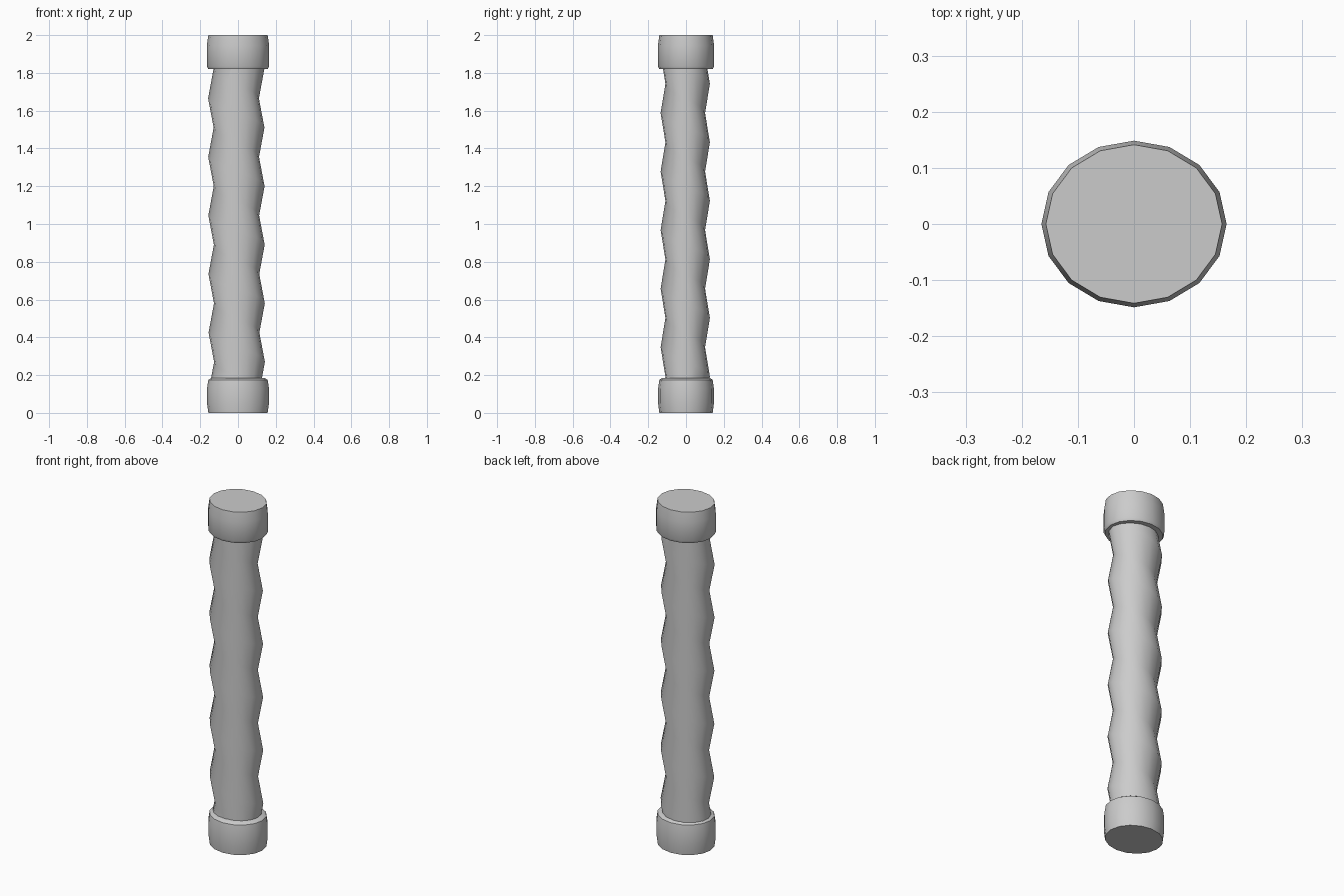
import bpy, bmesh
from math import sin, cos, tau

SIDES = 16
PITCH = 0.31

if "Cube" in bpy.data.objects:
    bpy.data.objects.remove(bpy.data.objects["Cube"], do_unlink=True)

stone = bpy.data.materials.new("grey stone")
stone.use_nodes = True
grey = (0.6, 0.6, 0.6, 1)
stone.diffuse_color = grey
stone.node_tree.nodes["Principled BSDF"].inputs["Base Color"].default_value = grey


def finish(bm, name, angle):
    bmesh.ops.recalc_face_normals(bm, faces=bm.faces)
    mesh = bpy.data.meshes.new(name)
    bm.to_mesh(mesh)
    bm.free()
    mesh.materials.append(stone)
    obj = bpy.data.objects.new(name, mesh)
    bpy.context.collection.objects.link(obj)
    bpy.ops.object.select_all(action="DESELECT")
    obj.select_set(True)
    bpy.context.view_layer.objects.active = obj
    bpy.ops.object.shade_smooth_by_angle(angle=angle)


def cap(name, profile):
    # Oval drum: rings of (radius, height), closed at both ends
    bm = bmesh.new()
    rings = [[bm.verts.new((r * cos(tau * j / SIDES), 0.9 * r * sin(tau * j / SIDES), z))
              for j in range(SIDES)] for r, z in profile]
    for low, high in zip(rings, rings[1:]):
        for j in range(SIDES):
            k = (j + 1) % SIDES
            bm.faces.new((low[j], low[k], high[k], high[j]))
    bm.faces.new(rings[0])
    bm.faces.new(rings[-1])
    finish(bm, name, 0.7)


def shaft():
    # Spiral ridge and groove, one continuous strip climbing clockwise
    bm = bmesh.new()

    def point(row, j):
        z = -0.35 + PITCH * (row / 2 + j / SIDES)
        r = 0.149 if row % 2 == 0 else 0.12
        a = -tau * (j / SIDES) + tau * START
        return (r * cos(a) - 0.006 - 0.002 * z, 0.875 * r * sin(a) - 0.004, z)

    # Turn so that a ridge meets the +x side at z = 1.2
    START = ((1.2 + 0.35) / PITCH) % 1
    for row in range(16):
        for j in range(SIDES):
            corners = (point(row, j), point(row, j + 1),
                       point(row + 1, j + 1), point(row + 1, j))
            bm.faces.new([bm.verts.new(c) for c in corners])
    bmesh.ops.remove_doubles(bm, verts=bm.verts, dist=0.0005)
    # Trim the ends inside the caps
    for z, up in ((0.1, -1), (1.9, 1)):
        bmesh.ops.bisect_plane(bm, geom=bm.verts[:] + bm.edges[:] + bm.faces[:],
                               plane_co=(0, 0, z), plane_no=(0, 0, up), clear_outer=True)
    finish(bm, "twisted_shaft", 1.0)


shaft()
cap("base_cap", [(0.157, 0), (0.164, 0.05), (0.164, 0.13), (0.157, 0.175), (0.14, 0.185)])
cap("top_cap", [(0.14, 1.82), (0.157, 1.82), (0.165, 1.835), (0.165, 1.945), (0.157, 2)])
